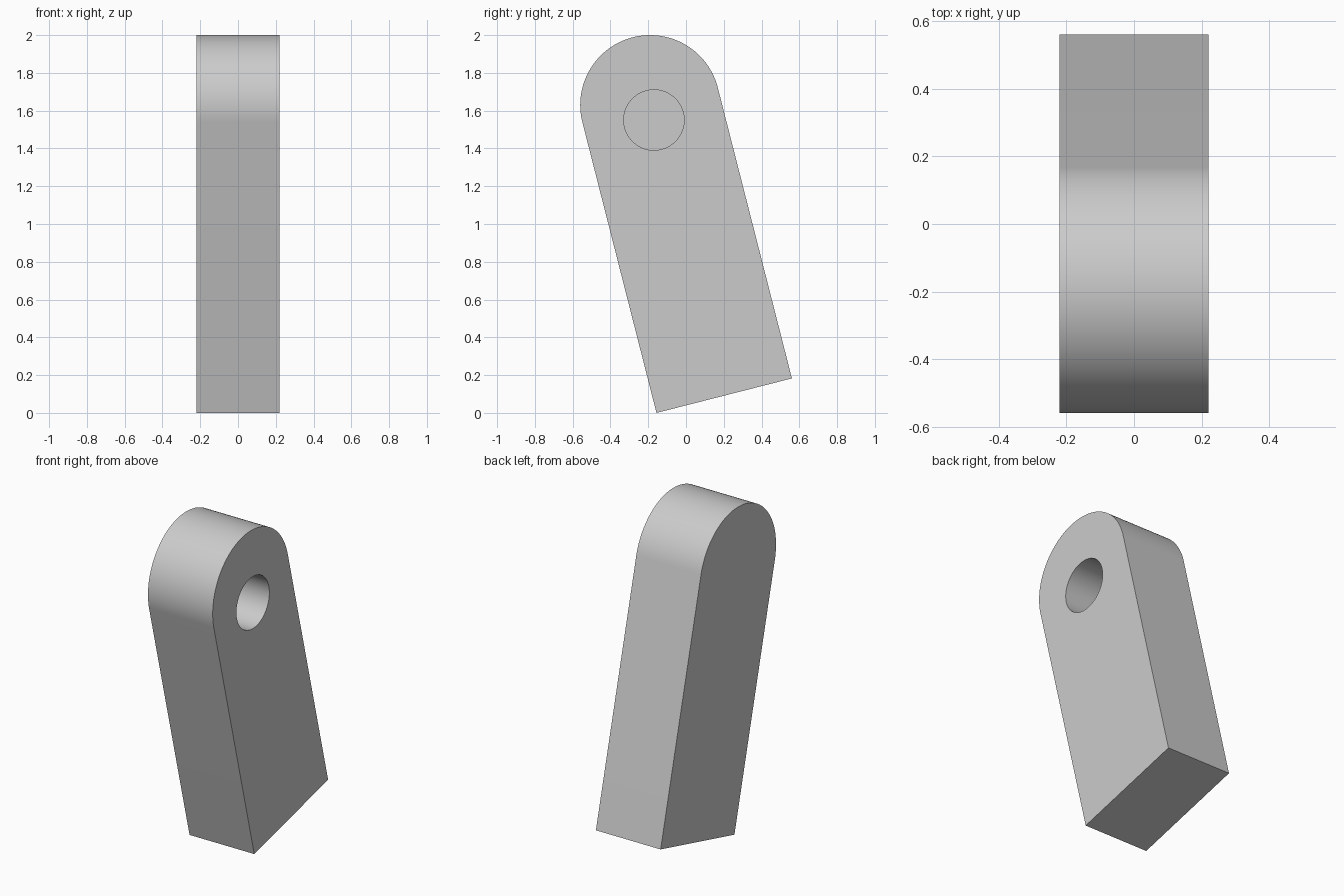
import bpy
import bmesh
from math import sin, cos, pi, radians
from mathutils import Vector

cube = bpy.data.objects.get("Cube")
if cube:
    bpy.data.objects.remove(cube)

TILT = radians(14.3)
HALF_THICK = 0.22
RADIUS = 0.37
LENGTH = 1.588
HOLE_RADIUS = 0.16
HOLE_DEPTH = 0.33
ARC_STEPS = 64
HEAD = Vector((0, -0.19, 1.63))             # centre of the rounded end
ACROSS = Vector((0, cos(TILT), sin(TILT)))  # across the arm
DOWN = Vector((0, sin(TILT), -cos(TILT)))   # along the arm to its foot

grey = bpy.data.materials.new("light grey")
grey.use_nodes = True
colour = (0.6, 0.6, 0.6, 1)
grey.diffuse_color = colour
grey.node_tree.nodes["Principled BSDF"].inputs["Base Color"].default_value = colour


def prism(name, outline, x_from, x_to):
    """Extrude a closed outline along x."""
    bm = bmesh.new()
    shift = Vector((x_from, 0, 0))
    face = bm.faces.new([bm.verts.new(p + shift) for p in outline])
    result = bmesh.ops.extrude_face_region(bm, geom=[face])
    moved = [v for v in result["geom"] if isinstance(v, bmesh.types.BMVert)]
    bmesh.ops.translate(bm, verts=moved, vec=(x_to - x_from, 0, 0))
    bmesh.ops.recalc_face_normals(bm, faces=bm.faces)
    mesh = bpy.data.meshes.new(name)
    bm.to_mesh(mesh)
    bm.free()
    mesh.materials.append(grey)
    obj = bpy.data.objects.new(name, mesh)
    bpy.context.collection.objects.link(obj)
    return obj


def arc(centre, radius, sweep, count):
    return [centre + ACROSS * radius * cos(sweep * i / ARC_STEPS)
            - DOWN * radius * sin(sweep * i / ARC_STEPS) for i in range(count)]


# Tilted arm with a round head and a square foot
outline = arc(HEAD, RADIUS, pi, ARC_STEPS + 1)
outline += [HEAD + DOWN * LENGTH + ACROSS * RADIUS * s for s in (-1, 1)]
arm = prism("tilted_arm", outline, -HALF_THICK, HALF_THICK)

# Blind pin hole, open on the +x side only
hole = prism("hole_cutter", arc(HEAD + DOWN * 0.082, HOLE_RADIUS, 2 * pi, ARC_STEPS),
             HALF_THICK - HOLE_DEPTH, HALF_THICK + 0.1)
hole.hide_render = True
cut = arm.modifiers.new("pin_hole", "BOOLEAN")
cut.operation = "DIFFERENCE"
cut.solver = "EXACT"
cut.object = hole

bpy.ops.object.select_all(action="DESELECT")
arm.select_set(True)
bpy.context.view_layer.objects.active = arm
bpy.ops.object.modifier_apply(modifier=cut.name)
bpy.data.objects.remove(hole)
bpy.ops.object.shade_smooth_by_angle(angle=radians(30))
